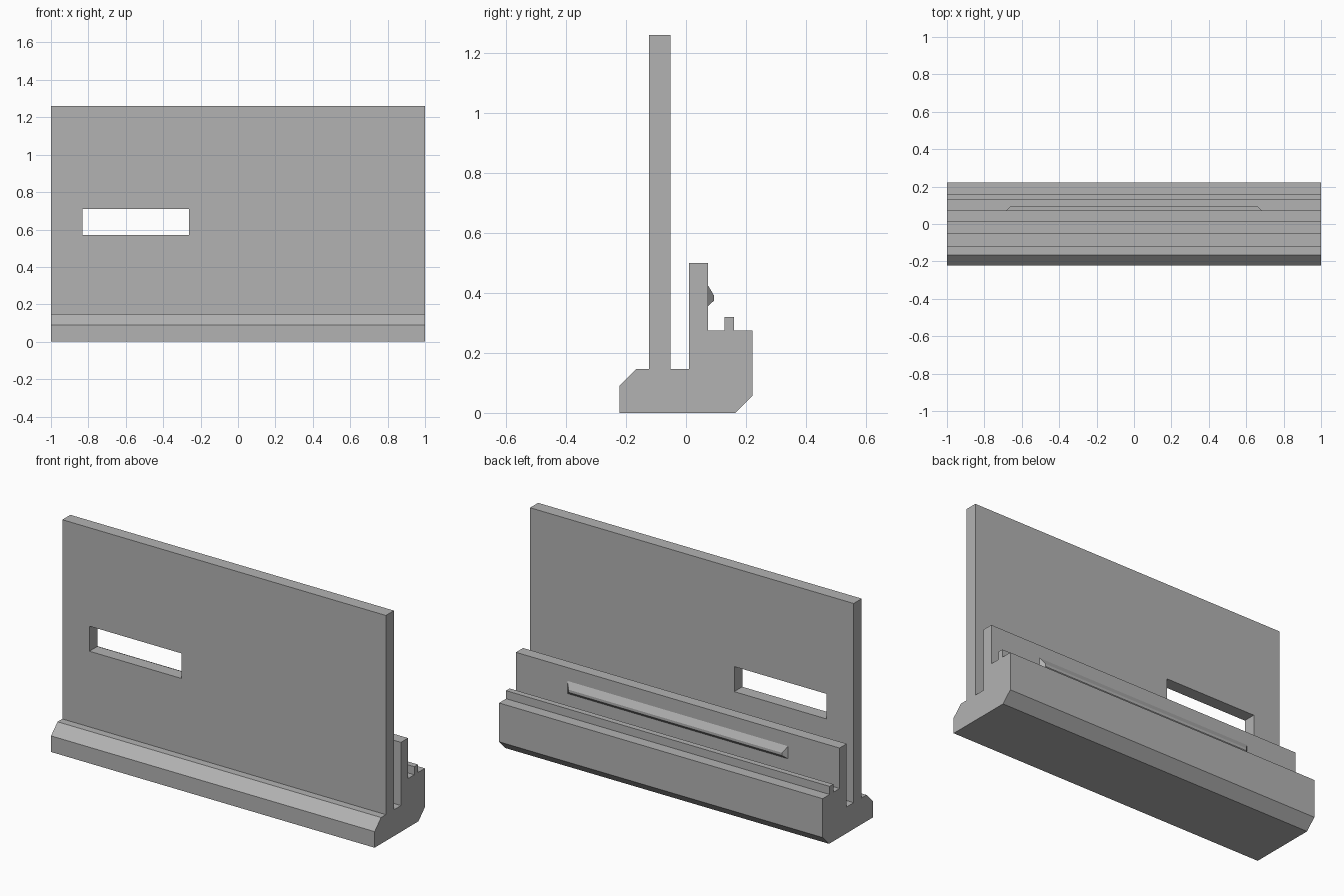
import bpy, bmesh

if "Cube" in bpy.data.objects:
    bpy.data.objects.remove(bpy.data.objects["Cube"])

grey = bpy.data.materials.new("plain grey")
grey.diffuse_color = (0.45, 0.45, 0.45, 1)
grey.use_nodes = True
grey.node_tree.nodes["Principled BSDF"].inputs["Base Color"].default_value = grey.diffuse_color


def extrude_x(name, profile):
    """Prism along x from (y, z, half_length) points."""
    bm = bmesh.new()
    left = [bm.verts.new((-h, y, z)) for y, z, h in profile]
    right = [bm.verts.new((h, y, z)) for y, z, h in profile]
    bm.faces.new(left)
    bm.faces.new(right[::-1])
    n = len(profile)
    for i in range(n):
        j = (i + 1) % n
        bm.faces.new((left[i], right[i], right[j], left[j]))
    bmesh.ops.recalc_face_normals(bm, faces=bm.faces[:])
    mesh = bpy.data.meshes.new(name)
    bm.to_mesh(mesh)
    bm.free()
    mesh.materials.append(grey)
    obj = bpy.data.objects.new(name, mesh)
    bpy.context.collection.objects.link(obj)
    return obj


# Rail: chamfered foot, tall panel, channel, clip wall, shelf and small rib
section = [
    (-0.222, 0), (-0.222, 0.09), (-0.165, 0.147), (-0.123, 0.147),
    (-0.123, 1.26), (-0.052, 1.26), (-0.052, 0.147), (0.01, 0.147),
    (0.01, 0.5), (0.073, 0.5), (0.073, 0.274), (0.128, 0.274),
    (0.128, 0.319), (0.16, 0.319), (0.16, 0.274), (0.222, 0.274),
    (0.222, 0.057), (0.165, 0),
]
rail = extrude_x("panel_rail", [(y, z, 1.0) for y, z in section])

# Rectangular slot through the tall panel
bpy.ops.mesh.primitive_cube_add(size=1, location=(-0.547, -0.0875, 0.64))
cutter = bpy.context.object
cutter.name = "slot_cutter"
cutter.scale = (0.57, 0.12, 0.14)
cutter.hide_render = True
cutter.hide_set(True)
cut = rail.modifiers.new("slot", 'BOOLEAN')
cut.operation = 'DIFFERENCE'
cut.solver = 'EXACT'
cut.object = cutter

# Snap ridge with tapered ends on the back of the clip wall
extrude_x("snap_ridge", [
    (0.072, 0.427, 0.683), (0.094, 0.39, 0.66),
    (0.094, 0.375, 0.66), (0.072, 0.354, 0.683),
])
